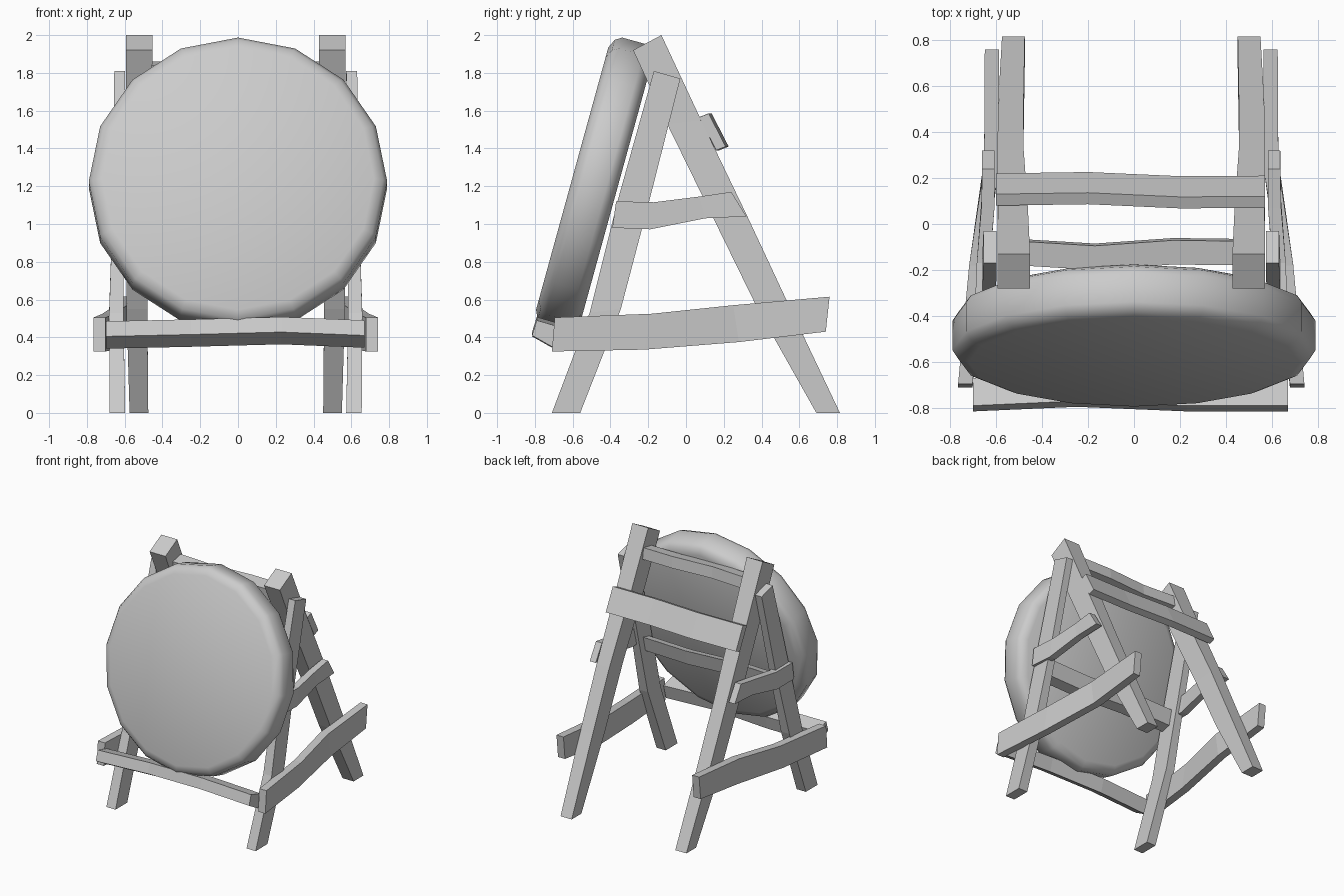
import bpy, bmesh, math
from mathutils import Vector, Matrix

OFF = -0.012  # the frame sits slightly left of centre


def make(name, bm):
    bmesh.ops.recalc_face_normals(bm, faces=bm.faces)
    me = bpy.data.meshes.new(name)
    bm.to_mesh(me)
    bm.free()
    ob = bpy.data.objects.new(name, me)
    bpy.context.collection.objects.link(ob)
    return ob


def loft(name, rings):
    bm = bmesh.new()
    vs = [[bm.verts.new(p) for p in r] for r in rings]
    for a, b in zip(vs, vs[1:]):
        n = len(a)
        for i in range(n):
            bm.faces.new((a[i], a[(i + 1) % n], b[(i + 1) % n], b[i]))
    bm.faces.new(vs[0])
    bm.faces.new(vs[-1])
    return make(name, bm)


def side_beams(name, secs):
    # each section: edge A (y, z), edge B (y, z), inner x, outer x
    for s, tag in ((1, "right"), (-1, "left")):
        loft(f"{name}_{tag}", [
            [(s * xi + OFF, ya, za), (s * xo + OFF, ya, za),
             (s * xo + OFF, yb, zb), (s * xi + OFF, yb, zb)]
            for ya, za, yb, zb, xi, xo in secs])


def cross_beam(name, corners, stations):
    # corners in the yz plane; stations: x, shift y, shift z
    loft(name, [[(x, y + dy, z + dz) for y, z in corners] for x, dy, dz in stations])


# Drum: 16-sided body with rounded rims, leaning back
prof = [(0.72, 0.122), (0.768, 0.10), (0.79, 0.065), (0.79, -0.065), (0.768, -0.10), (0.72, -0.122)]
tilt = math.radians(15.4)
axis = Vector((0, -math.cos(tilt), math.sin(tilt)))
up = Vector((0, math.sin(tilt), math.cos(tilt)))
side = Vector((1, 0, 0))
centre = Vector((0, -0.485, 1.208))
drum = loft("drum", [
    [centre + axis * h + (side * math.cos(k * math.pi / 8) + up * math.sin(k * math.pi / 8)) * r
     for k in range(16)] for r, h in prof])
bpy.context.view_layer.objects.active = drum
drum.select_set(True)
bpy.ops.object.shade_smooth_by_angle(angle=math.radians(40))
drum.select_set(False)

# Long back legs
side_beams("back_leg", [
    (-0.28, 1.92, -0.13, 2.00, 0.44, 0.582),
    (-0.10, 1.53, 0.08, 1.55, 0.45, 0.58),
    (0.15, 1.02, 0.325, 1.04, 0.468, 0.582),
    (0.38, 0.55, 0.54, 0.58, 0.468, 0.578),
    (0.69, 0.00, 0.815, 0.00, 0.463, 0.562)])

# Shorter front legs on the outside
side_beams("front_leg", [
    (-0.17, 1.81, -0.03, 1.77, 0.585, 0.643),
    (-0.36, 1.13, -0.20, 1.10, 0.59, 0.65),
    (-0.51, 0.53, -0.345, 0.55, 0.595, 0.67),
    (-0.71, 0.00, -0.56, 0.00, 0.585, 0.667)])

# Lower side rails
side_beams("lower_side_rail", [
    (-0.695, 0.505, -0.71, 0.325, 0.69, 0.753),
    (-0.18, 0.525, -0.22, 0.335, 0.64, 0.705),
    (0.25, 0.57, 0.28, 0.375, 0.575, 0.64),
    (0.76, 0.615, 0.74, 0.43, 0.575, 0.637)])

# Middle side rails
side_beams("middle_side_rail", [
    (-0.37, 1.12, -0.39, 0.98, 0.62, 0.68),
    (-0.17, 1.115, -0.19, 0.972, 0.615, 0.672),
    (0.07, 1.145, 0.10, 1.03, 0.595, 0.652),
    (0.24, 1.17, 0.32, 1.04, 0.595, 0.648)])

# Cross bars
cross_beam("back_cross_bar", [(0.08, 1.565), (0.13, 1.585), (0.22, 1.41), (0.17, 1.39)],
           [(-0.60, 0, 0), (-0.2, 0.006, 0), (0.2, -0.012, 0), (0.57, -0.01, 0)])
cross_beam("top_cross_bar", [(-0.18, 1.84), (-0.075, 1.86), (-0.065, 1.77), (-0.17, 1.75)],
           [(-0.50, 0, 0), (-0.17, -0.02, 0), (0.17, 0.004, 0), (0.48, 0, 0)])
cross_beam("middle_cross_bar", [(-0.36, 1.00), (-0.28, 1.02), (-0.31, 0.90), (-0.39, 0.88)],
           [(-0.62, 0, 0), (-0.2, 0, 0.01), (0.2, 0, -0.01), (0.60, 0, 0)])
cross_beam("front_cross_bar", [(-0.79, 0.49), (-0.815, 0.41), (-0.70, 0.345), (-0.67, 0.455)],
           [(-0.70, 0, -0.005), (-0.25, 0.02, 0.005), (0.23, 0, 0.018), (0.67, 0, 0)])
